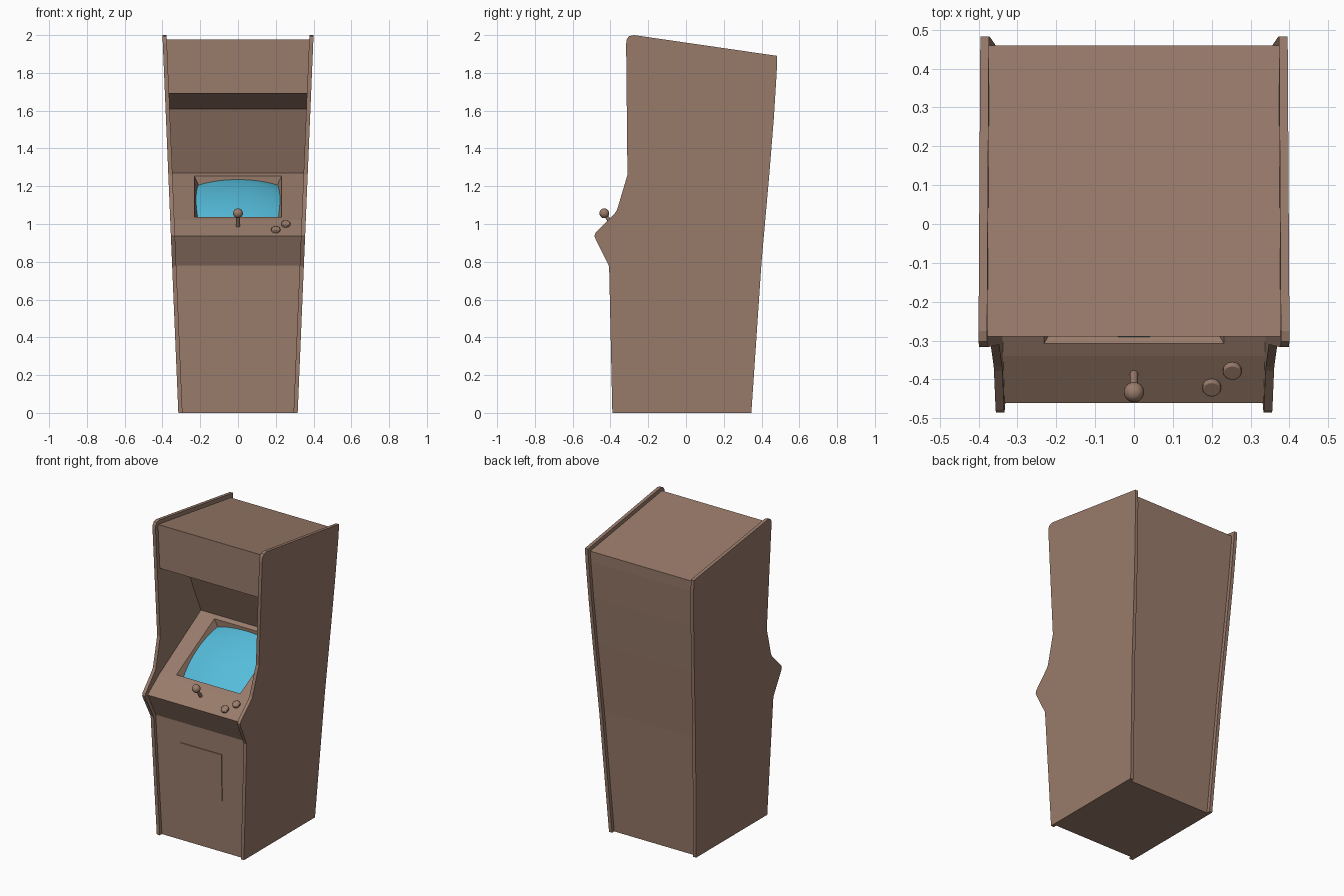
import bpy, bmesh
from mathutils import Vector

if "Cube" in bpy.data.objects:
    bpy.data.objects.remove(bpy.data.objects["Cube"])

def material(name, rgb):
    m = bpy.data.materials.new(name)
    m.diffuse_color = (*rgb, 1)
    m.use_nodes = True
    m.node_tree.nodes["Principled BSDF"].inputs["Base Color"].default_value = m.diffuse_color
    return m

WOOD = material("cabinet_brown", (0.32, 0.20, 0.147))
BLUE = material("screen_blue", (0.09, 0.50, 0.70))
THICK = 0.022

def half_width(z):
    """Outer half width: the cabinet flares towards the top."""
    return 0.316 + 0.042 * z

def finish(bm, name, mat, smooth=False):
    bmesh.ops.recalc_face_normals(bm, faces=bm.faces)
    me = bpy.data.meshes.new(name)
    bm.to_mesh(me)
    bm.free()
    me.materials.append(mat)
    ob = bpy.data.objects.new(name, me)
    bpy.context.collection.objects.link(ob)
    for p in me.polygons:
        p.use_smooth = smooth
    return ob

def extrude_profile(profile, xa, xb):
    """Solid from a y-z profile between two x(z) functions; returns strip faces."""
    bm = bmesh.new()
    a = [bm.verts.new((xa(z), y, z)) for y, z in profile]
    b = [bm.verts.new((xb(z), y, z)) for y, z in profile]
    n = len(profile)
    strips = [bm.faces.new((a[i], a[(i + 1) % n], b[(i + 1) % n], b[i])) for i in range(n)]
    bm.faces.new(a)
    bm.faces.new(b[::-1])
    return bm, strips

# Side panels
side = [(-0.39, 0), (-0.407, 0.775), (-0.478, 0.918), (-0.485, 0.937), (-0.478, 0.955),
        (-0.378, 1.055), (-0.365, 1.075), (-0.31, 1.26), (-0.317, 1.955), (-0.313, 1.98),
        (-0.302, 1.994), (-0.275, 2.0), (0.483, 1.89), (0.48, 1.80), (0.465, 1.56),
        (0.44, 1.25), (0.40, 0.80), (0.346, 0)]
for s, label in ((-1, "left"), (1, "right")):
    bm, _ = extrude_profile(side, lambda z: s * half_width(z),
                            lambda z: s * (half_width(z) - THICK))
    finish(bm, label + "_side_panel", WOOD)

# Body between the panels; the bezel runs from FOLD to BACK
FOLD, BACK = (-0.34, 1.02), (0.112, 1.27)
body = [(-0.368, 0), (-0.385, 0.78), (-0.46, 0.936), FOLD, BACK, (-0.02, 1.61),
        (-0.288, 1.692), (-0.29, 1.977), (0.459, 1.868), (0.457, 1.80), (0.442, 1.56),
        (0.417, 1.25), (0.377, 0.80), (0.323, 0)]
bm, strips = extrude_profile(body, lambda z: THICK - half_width(z),
                             lambda z: half_width(z) - THICK)

# Bezel frame: opening point at (u, v) in -1..1 and depth below the bezel surface
along = Vector((0, BACK[0] - FOLD[0], BACK[1] - FOLD[1])).normalized()
normal = Vector((1, 0, 0)).cross(along)
lip = Vector((0, FOLD[0], FOLD[1]))
HALF_X, LOW, HIGH = 0.231, 0.037, 0.486

def recess(u, v, depth):
    inset = 0.5 * depth
    half_len = (HIGH - LOW) / 2 - inset
    return (lip + along * ((LOW + HIGH) / 2 + v * half_len)
            + Vector((u * (HALF_X - inset), 0, 0)) - normal * depth)

# Tapered screen recess
bezel = strips[3]
mid = bezel.calc_center_median()
for depth in (0, 0.05):
    bmesh.ops.inset_individual(bm, faces=[bezel], thickness=0.01)
    for v in bezel.verts:
        u = 1 if v.co.x > 0 else -1
        w = 1 if (v.co - mid).dot(along) > 0 else -1
        v.co = recess(u, w, depth)
finish(bm, "cabinet_body", WOOD)

# Bulging screen glass, its rim meeting the recess walls
bm = bmesh.new()
N = 16
grid = []
for i in range(N + 1):
    row = []
    for j in range(N + 1):
        u, v = 2 * i / N - 1, 2 * j / N - 1
        row.append(bm.verts.new(recess(u, v, -0.008 + 0.026 * (u * u + v * v))))
    grid.append(row)
for i in range(N):
    for j in range(N):
        bm.faces.new((grid[i][j], grid[i + 1][j], grid[i + 1][j + 1], grid[i][j + 1]))
screen = finish(bm, "screen", BLUE, True)
if screen.data.polygons[0].normal.z < 0:
    screen.data.flip_normals()

# Coin door, a thin plate following the lower front
def front_y(z):
    return -0.368 - 0.017 * z / 0.78

door = [(front_y(z) + d, z) for z, d in ((0.34, 0.005), (0.34, -0.005), (0.645, -0.005), (0.645, 0.005))]
bm, _ = extrude_profile(door, lambda z: -0.15, lambda z: 0.15)
finish(bm, "coin_door", WOOD)

# Control deck hardware
deck = Vector((0, FOLD[0] + 0.46, FOLD[1] - 0.936)).normalized()
deck_up = Vector((1, 0, 0)).cross(deck)
tilt = deck_up.to_track_quat('Z', 'Y').to_euler()

def on_deck(x, y, height):
    t = (y + 0.46) / deck.y
    return Vector((x, -0.46, 0.936)) + deck * t + deck_up * height

def shade(ob, name):
    ob.name = name
    ob.data.materials.append(WOOD)
    bpy.ops.object.shade_smooth_by_angle()

# Joystick
bpy.ops.mesh.primitive_cylinder_add(vertices=16, radius=0.01, depth=0.09,
                                    location=on_deck(0, -0.385, 0.035), rotation=tilt)
shade(bpy.context.object, "joystick_shaft")
bpy.ops.mesh.primitive_uv_sphere_add(segments=24, ring_count=12, radius=0.026,
                                     location=on_deck(0, -0.385, 0.083), rotation=tilt)
shade(bpy.context.object, "joystick_ball")

# Buttons
for n, (x, y) in enumerate(((0.20, -0.418), (0.253, -0.375))):
    bpy.ops.mesh.primitive_cylinder_add(vertices=16, radius=0.024, depth=0.024,
                                        location=on_deck(x, y, 0.002), rotation=tilt)
    ob = bpy.context.object
    bev = ob.modifiers.new("rounded_rim", 'BEVEL')
    bev.width, bev.segments = 0.004, 2
    shade(ob, "button_%d" % (n + 1))
